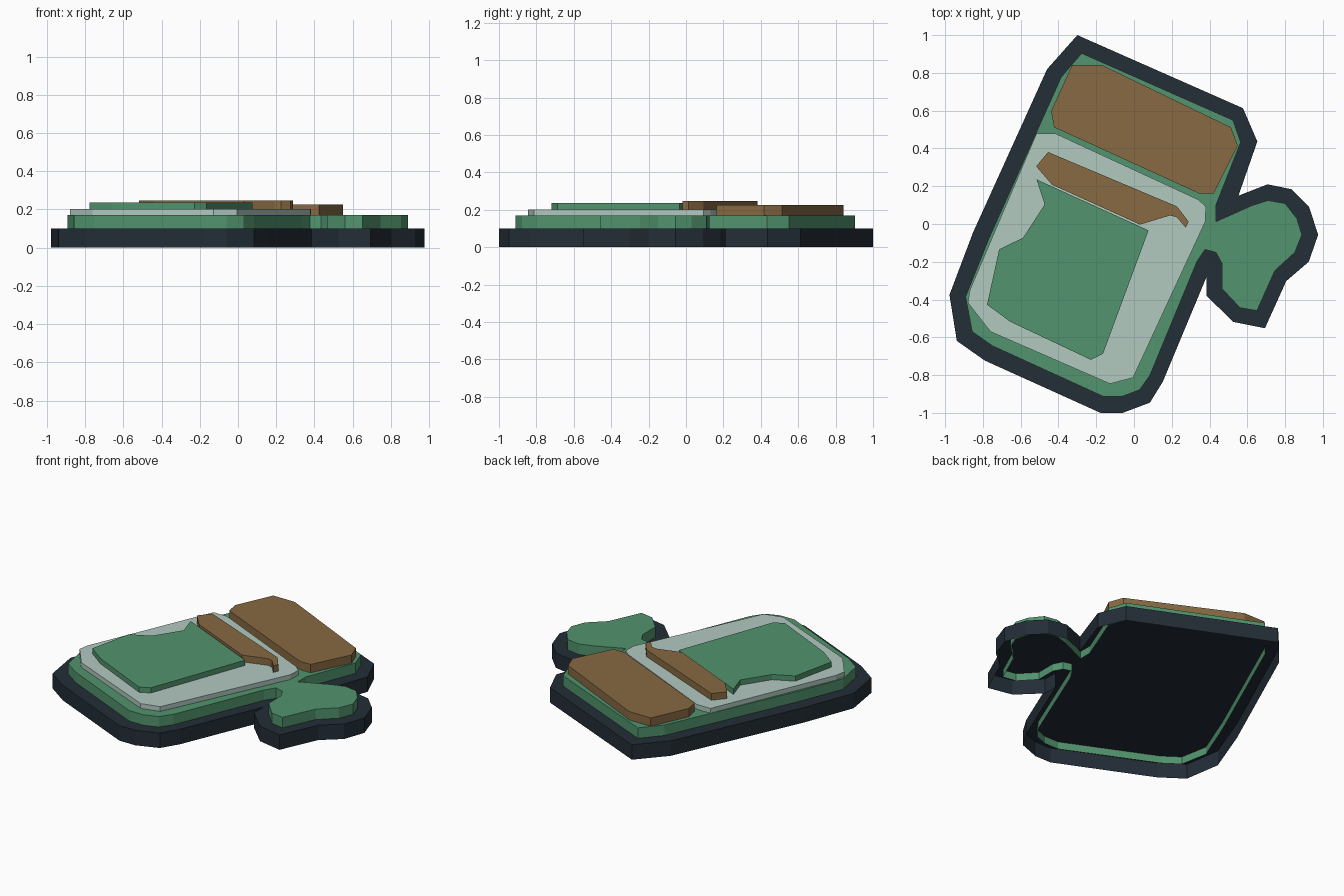
import bpy
import bmesh


def material(name, rgb):
    m = bpy.data.materials.new(name)
    m.diffuse_color = (*rgb, 1.0)
    return m


navy = material("dark_navy", (0.017, 0.027, 0.038))
green = material("leaf_green", (0.084, 0.297, 0.156))
mint = material("pale_mint", (0.445, 0.585, 0.527))
brown = material("warm_brown", (0.242, 0.143, 0.054))


def plate(name, outline, z0, z1, mat):
    """Flat-topped plate with straight walls and an open underside."""
    bm = bmesh.new()
    low = [bm.verts.new((x, y, z0)) for x, y in outline]
    top = [bm.verts.new((x, y, z1)) for x, y in outline]
    bm.faces.new(top)
    n = len(outline)
    for i in range(n):
        j = (i + 1) % n
        bm.faces.new((low[i], low[j], top[j], top[i]))
    bm.normal_update()
    # make the cap point up, and the walls with it
    if bm.faces[:][0].normal.z < 0:
        bmesh.ops.reverse_faces(bm, faces=bm.faces[:])
    mesh = bpy.data.meshes.new(name)
    bm.to_mesh(mesh)
    bm.free()
    mesh.materials.append(mat)
    obj = bpy.data.objects.new(name, mesh)
    bpy.context.collection.objects.link(obj)
    return obj


# Dark outer border, body and side lobe in one silhouette
plate("outline_base", [
    (-.30, 1.0), (.577, .613), (.653, .437), (.553, .15), (.707, .21),
    (.834, .184), (.927, .09), (.975, -.057), (.925, -.20), (.806, -.302),
    (.693, -.552), (.525, -.518), (.384, -.38), (.384, -.28), (.153, -.834),
    (.084, -.946), (-.06, -1.0), (-.177, -1.0), (-.79, -.723), (-.938, -.619),
    (-.977, -.375), (-.853, -.047), (-.46, .82)], 0.0, 0.10, navy)

# Green body, sunk part way into the hollow base
plate("body", [
    (-.277, .904), (.524, .55), (.565, .433), (.434, .10), (.434, .013),
    (.624, .098), (.709, .125), (.80, .109), (.862, .03), (.889, -.056),
    (.852, -.15), (.746, -.247), (.651, -.459), (.56, -.443), (.466, -.342),
    (.466, -.21), (.434, -.151), (.376, -.135), (.333, -.20), (.085, -.80),
    (.03, -.878), (-.06, -.912), (-.165, -.912), (-.75, -.645), (-.857, -.57),
    (-.892, -.385), (-.77, -.08), (-.386, .777)], 0.05, 0.17, green)

# Pale panel
plate("pale_panel", [
    (-.516, .48), (-.418, .48), (.339, .13), (.381, .093), (.378, .013),
    (-.005, -.814), (-.127, -.846), (-.76, -.57), (-.88, -.416),
    (-.868, -.347)], 0.15, 0.202, mint)

# Brown lid block
plate("lid", [
    (-.328, .841), (-.169, .841), (.513, .512), (.549, .416), (.423, .162),
    (.344, .162), (-.423, .512), (-.439, .597)], 0.15, 0.226, brown)

# Green label area
plate("front_label", [
    (-.516, .236), (.077, -.034), (-.164, -.687), (-.228, -.719),
    (-.656, -.517), (-.778, -.427), (-.714, -.135), (-.587, -.072),
    (-.473, .103)], 0.18, 0.237, green)

# Brown strip
plate("neck_band", [
    (-.455, .381), (.2275, .093), (.289, .013), (.274, -.019), (.225, .037),
    (.19, .045), (.032, -.003), (-.434, .208), (-.518, .305)],
    0.18, 0.247, brown)
